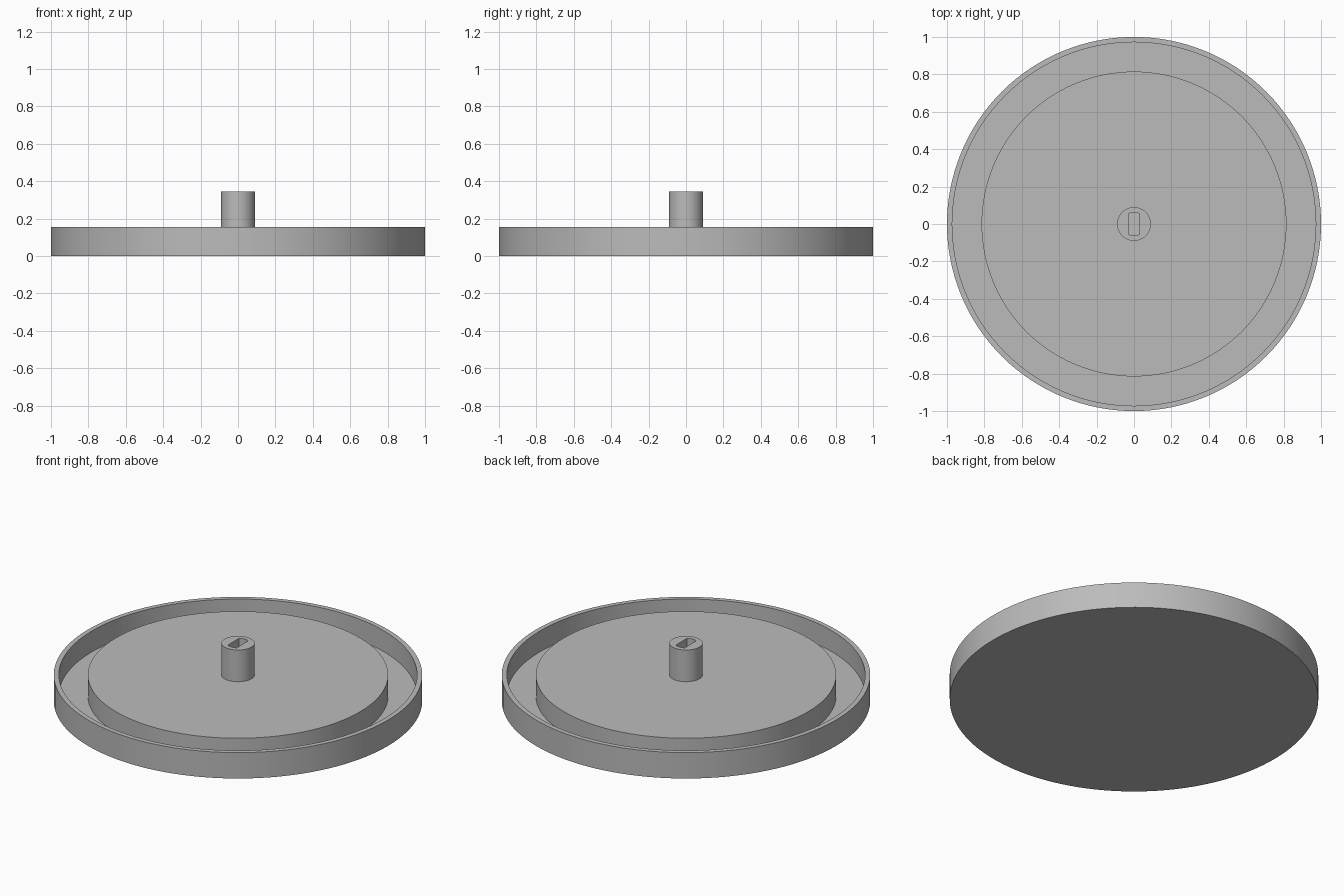
import bpy
import bmesh
from math import cos, sin, pi, asin

if "Cube" in bpy.data.objects:
    bpy.data.objects.remove(bpy.data.objects["Cube"], do_unlink=True)

RIM_TOP, FLOOR, POST_TOP = 0.155, 0.03, 0.345
RIM_R, WALL_R, DISC_R, POST_R = 1.0, 0.972, 0.815, 0.09
SLOT_R, SLOT_HALF = 0.062, 0.03

grey = bpy.data.materials.new("plain grey")
grey.use_nodes = True
colour = (0.5, 0.5, 0.5, 1)
grey.diffuse_color = colour
grey.node_tree.nodes["Principled BSDF"].inputs["Base Color"].default_value = colour


def finish(name, bm):
    bmesh.ops.recalc_face_normals(bm, faces=bm.faces)
    mesh = bpy.data.meshes.new(name)
    bm.to_mesh(mesh)
    bm.free()
    mesh.materials.append(grey)
    obj = bpy.data.objects.new(name, mesh)
    bpy.context.collection.objects.link(obj)
    return obj


def smooth(obj):
    bpy.ops.object.select_all(action="DESELECT")
    obj.select_set(True)
    bpy.context.view_layer.objects.active = obj
    bpy.ops.object.shade_smooth_by_angle(angle=pi / 6)


def lathe(name, profile, steps):
    """Turn a radius/height profile about z; flat discs close the open ends."""
    bm = bmesh.new()
    rings = [[bm.verts.new((r * cos(2 * pi * i / steps), r * sin(2 * pi * i / steps), z))
              for i in range(steps)] for r, z in profile]
    for low, high in zip(rings, rings[1:]):
        for i in range(steps):
            j = (i + 1) % steps
            bm.faces.new((low[i], low[j], high[j], high[i]))
    bm.faces.new(rings[0])
    bm.faces.new(rings[-1])
    return finish(name, bm)


# Round tray: outer rim, sunken channel and raised central disc
tray = lathe("tray", [(RIM_R, 0), (RIM_R, RIM_TOP), (WALL_R, RIM_TOP), (WALL_R, FLOOR),
                      (DISC_R, FLOOR), (DISC_R, RIM_TOP)], 128)
smooth(tray)

# Central post
post = lathe("post", [(POST_R, RIM_TOP - 0.01), (POST_R, POST_TOP)], 64)

# Slot cutter: a circle with two flat sides, extruded upward
bm = bmesh.new()
half = asin(SLOT_HALF / SLOT_R)
angles = [mid + half * k / 4 for mid in (pi / 2, 3 * pi / 2) for k in range(-4, 5)]
face = bm.faces.new([bm.verts.new((SLOT_R * cos(a), SLOT_R * sin(a), RIM_TOP)) for a in angles])
top = bmesh.ops.extrude_face_region(bm, geom=[face])["geom"]
bmesh.ops.translate(bm, vec=(0, 0, 0.3), verts=[v for v in top if isinstance(v, bmesh.types.BMVert)])
cutter = finish("slot_cutter", bm)
cutter.hide_render = True

cut = post.modifiers.new("slot", "BOOLEAN")
cut.operation = "DIFFERENCE"
cut.solver = "EXACT"
cut.object = cutter
bpy.context.view_layer.objects.active = post
bpy.ops.object.modifier_apply(modifier=cut.name)
bpy.data.objects.remove(cutter, do_unlink=True)
smooth(post)
